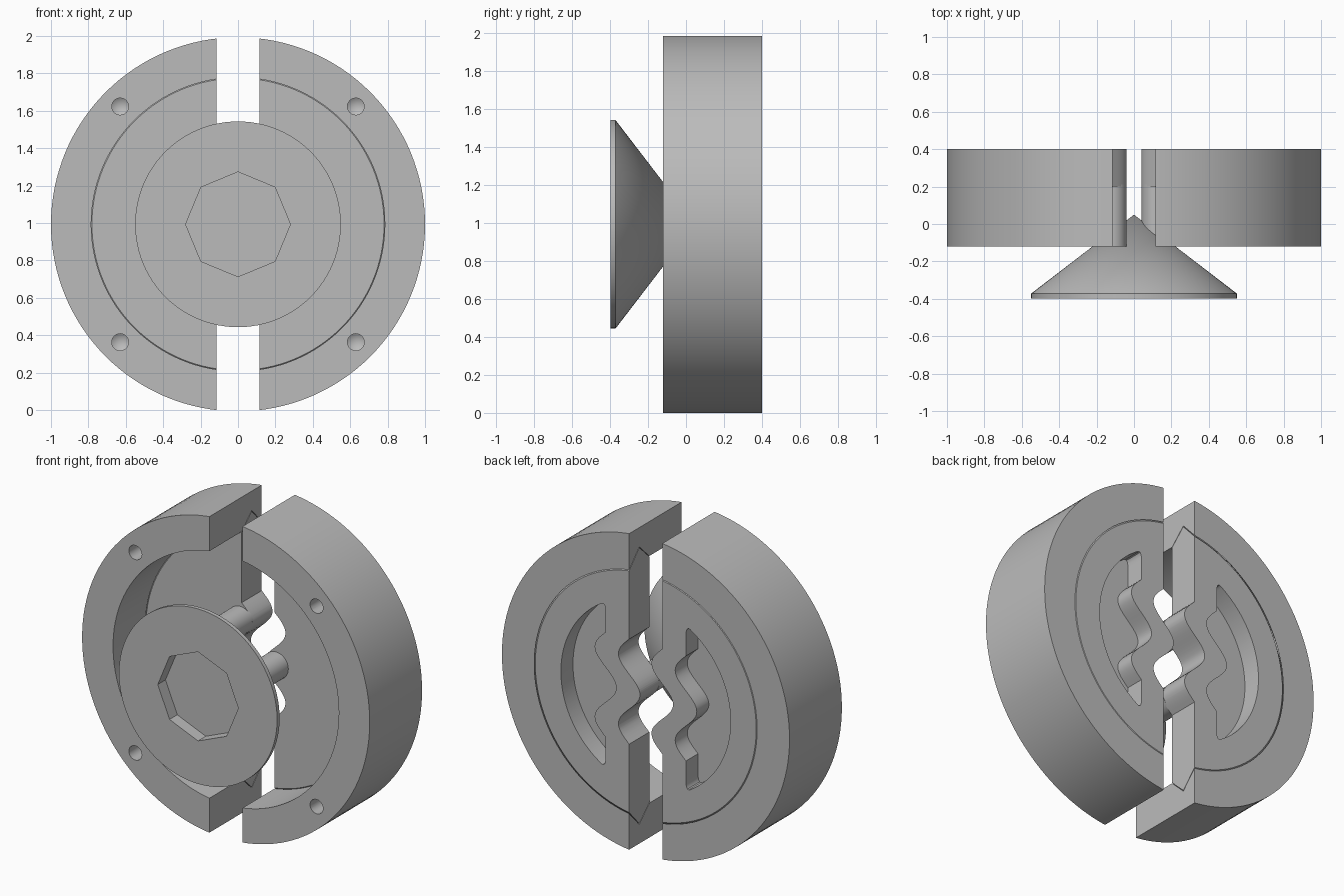
import bpy, bmesh, math
from mathutils import Matrix, Vector

GAP = 0.115                              # half width of the slit
CZ = math.sqrt(1 - GAP ** 2)             # height of the axis
FRONT, FLOOR, BACK = -0.12, 0.2, 0.4

cube = bpy.data.objects.get("Cube")
if cube:
    bpy.data.objects.remove(cube)

grey = bpy.data.materials.new("plain grey")
grey.use_nodes = True
grey.diffuse_color = (0.5, 0.5, 0.5, 1)
grey.node_tree.nodes["Principled BSDF"].inputs["Base Color"].default_value = (0.5, 0.5, 0.5, 1)


def make(name, bm):
    bmesh.ops.recalc_face_normals(bm, faces=bm.faces)
    mesh = bpy.data.meshes.new(name)
    bm.to_mesh(mesh)
    bm.free()
    obj = bpy.data.objects.new(name, mesh)
    obj.location.z = CZ
    mesh.materials.append(grey)
    bpy.context.collection.objects.link(obj)
    return obj


def lathe(profile, steps=96, closed=False, centre=(0, 0)):
    """Turn (radius, y) points about an axis along y."""
    bm = bmesh.new()
    verts = [bm.verts.new((r, y, 0)) for r, y in profile]
    pairs = list(zip(verts, verts[1:])) + ([(verts[-1], verts[0])] if closed else [])
    edges = [bm.edges.new(p) for p in pairs]
    bmesh.ops.spin(bm, geom=verts + edges, cent=(0, 0, 0), axis=(0, 1, 0),
                   angle=math.tau, steps=steps)
    bmesh.ops.remove_doubles(bm, verts=bm.verts, dist=1e-5)
    bmesh.ops.translate(bm, verts=bm.verts, vec=(centre[0], 0, centre[1]))
    return bm


def prism(outline, y0, y1):
    """Extrude an (x, z) outline along y."""
    bm = bmesh.new()
    face = bm.faces.new([bm.verts.new((x, y0, z)) for x, z in outline])
    out = bmesh.ops.extrude_face_region(bm, geom=[face])
    moved = [v for v in out["geom"] if isinstance(v, bmesh.types.BMVert)]
    bmesh.ops.translate(bm, verts=moved, vec=(0, y1 - y0, 0))
    return bm


def boolean(obj, bm, operation):
    cutter = make("cutter", bm)
    cutter.hide_render = True
    mod = obj.modifiers.new("cut", 'BOOLEAN')
    mod.object, mod.operation, mod.solver = cutter, operation, 'EXACT'
    bpy.context.view_layer.update()
    graph = bpy.context.evaluated_depsgraph_get()
    result = bpy.data.meshes.new_from_object(obj.evaluated_get(graph))
    obj.modifiers.clear()
    obj.data = result
    bpy.data.objects.remove(cutter)


def finish(obj, angle=30):
    obj.data.shade_smooth()
    obj.data.set_sharp_from_angle(angle=math.radians(angle))


def wave(z, side):
    """Interlocking wave: a bump on one half meets a hollow on the other."""
    return -side * 0.075 * math.cos(math.tau * z / 0.44) if abs(z) < 0.33 else 0


def slot_outline(side):
    """Crescent with a wavy inner edge and rounded tips."""
    pts = [(0.28 + wave(i / 100, side), i / 100) for i in range(-46, 47)]
    r, a = 0.59, math.radians(57)
    start, corner = Vector((0.28, 0.46)), Vector((0.28, 0.53))
    end = Vector((r * math.cos(a), r * math.sin(a)))
    tip = [start.lerp(corner, t / 6).lerp(corner.lerp(end, t / 6), t / 6) for t in range(1, 6)]
    pts += [tuple(p) for p in tip]
    pts += [(r * math.cos(a * t / 20), r * math.sin(a * t / 20)) for t in range(20, -21, -1)]
    pts += [(p.x, -p.y) for p in reversed(tip)]
    return [(side * x, z) for x, z in pts]


for side, word in ((1, "left"), (-1, "right")):
    # Outer ring half with a V groove around its inside
    bm = lathe([(1, FRONT), (1, BACK), (0.775, BACK), (0.88, 0.3), (0.785, FLOOR), (0.785, FRONT)],
               128, closed=True)
    cut = bmesh.ops.bisect_plane(bm, geom=bm.verts[:] + bm.edges[:] + bm.faces[:],
                                 plane_co=(side * GAP, 0, 0), plane_no=(side, 0, 0), clear_inner=True)
    bmesh.ops.edgeloop_fill(bm, edges=[e for e in cut["geom_cut"] if isinstance(e, bmesh.types.BMEdge)])
    ring = make(word + "_ring_half", bm)
    for z in (-0.63, 0.63):
        boolean(ring, lathe([(0, -0.3), (0.045, -0.3), (0.045, -0.02), (0, 0.01)], 24,
                            centre=(side * 0.63, z)), 'DIFFERENCE')
    finish(ring)

    # Jaw plate with V rim, wavy edge and blind crescent slot
    jaw = make(word + "_jaw_plate", lathe([(0, FLOOR), (0.781, FLOOR), (0.875, 0.3), (0.768, BACK), (0, BACK)], 128))
    edge = [(side * (GAP + wave(i / 100, side)), i / 100) for i in range(-40, 41)]
    boolean(jaw, prism([(side * GAP, -1.2)] + edge + [(side * GAP, 1.2), (side * 1.2, 1.2), (side * 1.2, -1.2)],
                       0, 0.6), 'INTERSECT')
    boolean(jaw, prism(slot_outline(side), BACK - 0.12, 0.6), 'DIFFERENCE')
    finish(jaw)

    # Rods that carry the bumps forward to the cone
    for z in ((0,) if side > 0 else (-0.22, 0.22)):
        finish(make(word + "_rod", lathe([(0, FRONT), (0.085, FRONT), (0.085, FLOOR + 0.01), (0, FLOOR + 0.01)],
                                         32, centre=(side * 0.125, z))))

# Conical screw with an eight-sided socket
screw = make("cone_screw", lathe([(0, -0.397), (0.55, -0.397), (0.55, -0.372), (0, 0.05)]))
octagon = [(0.28 * math.cos(k * math.tau / 8), 0.28 * math.sin(k * math.tau / 8)) for k in range(8)]
boolean(screw, prism(octagon, -0.6, -0.32), 'DIFFERENCE')
finish(screw)
